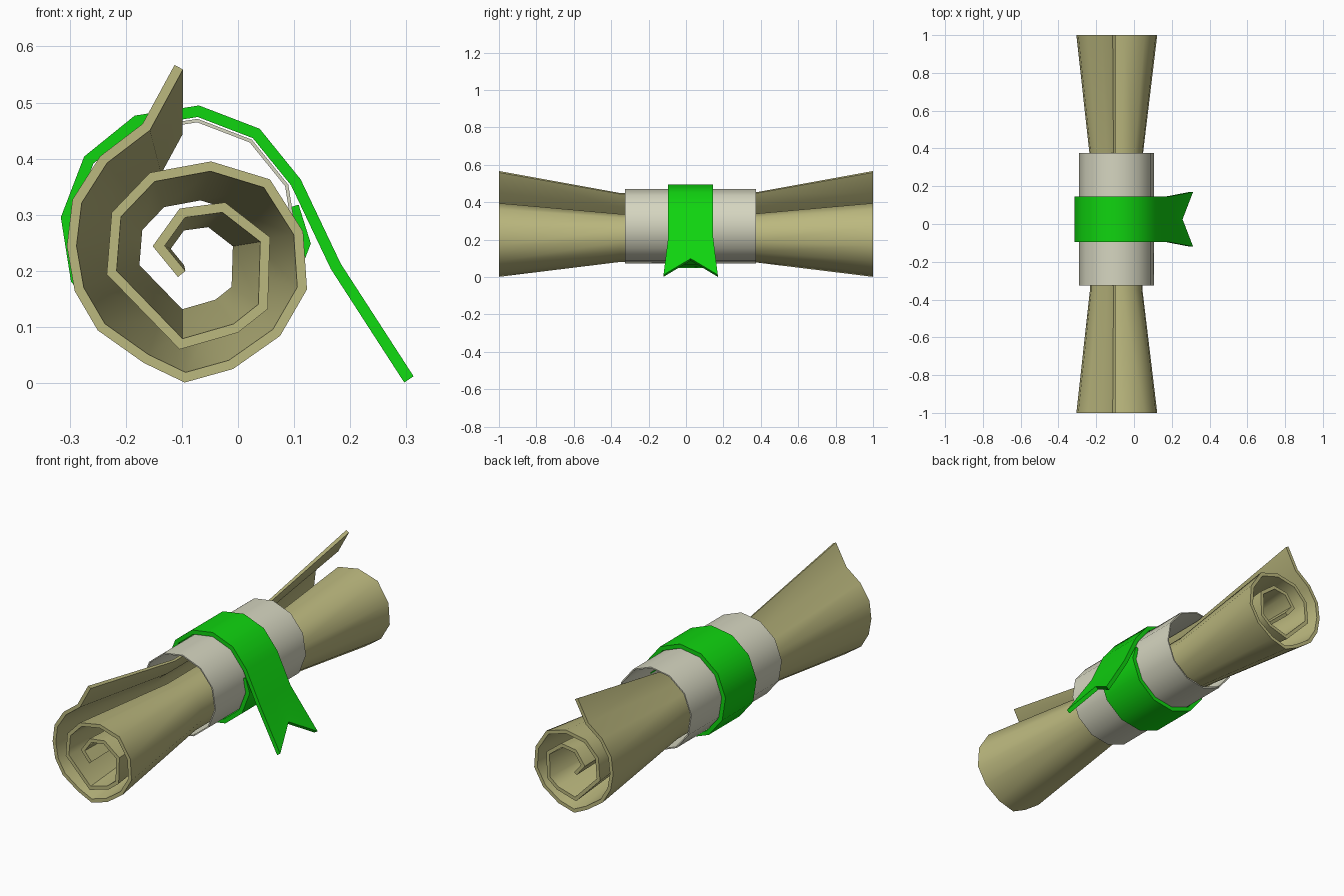
import bpy, bmesh, math
from mathutils import Vector

if "Cube" in bpy.data.objects:
    bpy.data.objects.remove(bpy.data.objects["Cube"])


def material(name, rgb):
    m = bpy.data.materials.new(name)
    m.diffuse_color = (*rgb, 1)
    m.use_nodes = True
    m.node_tree.nodes["Principled BSDF"].inputs["Base Color"].default_value = m.diffuse_color
    return m


def offset(path, t, closed=False):
    """Mitred offset of an (x, z) path to its left."""
    pts = [Vector(p) for p in path]
    n, out = len(pts), []
    for i, p in enumerate(pts):
        prev = pts[i - 1] if i or closed else None
        nxt = pts[(i + 1) % n] if i < n - 1 or closed else None
        dirs = [d.normalized() for d in (p - prev if prev else None, nxt - p if nxt else None) if d]
        normals = [Vector((-d.y, d.x)) for d in dirs]
        m = sum(normals, Vector((0, 0))).normalized()
        out.append(p + m * t / max(m.dot(normals[0]), 0.5))
    return out


def sheet(name, columns, mat, closed=False):
    """Solid sheet from columns of (outer, inner) 3D point pairs."""
    bm = bmesh.new()
    v = [[(bm.verts.new(o), bm.verts.new(i)) for o, i in col] for col in columns]
    nc, nr = len(v), len(v[0])
    for c in range(nc - 1):
        for r in range(nr if closed else nr - 1):
            s = (r + 1) % nr
            for k in (0, 1):
                bm.faces.new((v[c][r][k], v[c + 1][r][k], v[c + 1][s][k], v[c][s][k]))
        if not closed:
            for r in (0, nr - 1):
                bm.faces.new((v[c][r][0], v[c + 1][r][0], v[c + 1][r][1], v[c][r][1]))
    for c in (0, nc - 1):
        for r in range(nr if closed else nr - 1):
            s = (r + 1) % nr
            bm.faces.new((v[c][r][0], v[c][s][0], v[c][s][1], v[c][r][1]))
    bmesh.ops.recalc_face_normals(bm, faces=bm.faces)
    me = bpy.data.meshes.new(name)
    bm.to_mesh(me)
    bm.free()
    ob = bpy.data.objects.new(name, me)
    bpy.context.collection.objects.link(ob)
    me.materials.append(mat)
    bpy.ops.object.select_all(action='DESELECT')
    ob.select_set(True)
    bpy.context.view_layer.objects.active = ob
    bpy.ops.object.shade_smooth_by_angle(angle=math.radians(50))
    return ob


parchment = material("parchment", (0.50, 0.48, 0.21))
cream = material("cream_paper", (0.67, 0.67, 0.53))
green = material("green_ribbon", (0.005, 0.66, 0.005))

# Rolled parchment: spiral profile, pinched in the middle
spiral = [(-.113, .567), (-.17, .462), (-.246, .404), (-.295, .327), (-.305, .244),
          (-.291, .164), (-.25, .094), (-.168, .036), (-.095, .001), (-.009, .025),
          (.075, .084), (.123, .167), (.116, .27), (.057, .363), (-.048, .395),
          (-.157, .375), (-.225, .304), (-.234, .194), (-.104, .06), (0, .09),
          (.053, .132), (.057, .26), (-.023, .322), (-.104, .311), (-.152, .244),
          (-.107, .189)]
inner = offset(spiral, 0.017)
CX, CZ = -0.1, 0.229


def pinch(p, y, s):
    return (CX + (p[0] - CX) * s, y, CZ + (p[1] - CZ) * s)


sheet("parchment_roll",
      [[(pinch(a, y, s), pinch(b, y, s)) for a, b in zip(spiral, inner)]
       for y, s in ((-1, 1), (-.35, .65), (.35, .65), (1, 1))], parchment)


# Paper band: twelve-sided sleeve
def ring(r, deg):
    a = math.radians(deg)
    return (-0.093 + r * math.cos(a), 0.272 + r * math.sin(a))


loop = [ring(0.2, 24 + 30 * i) for i in range(12)]
loop_in = offset(loop, 0.006, True)
sheet("paper_band",
      [[((a[0], y, a[1]), (b[0], y, b[1])) for a, b in zip(loop, loop_in)]
       for y in (-.325, .375)], cream, True)

# Ribbon: wraps the band and ends in a flared, notched tail
tip, knee = Vector((.313, .012)), Vector((.183, .213))
wrap = [ring(0.224, 24 + 30 * i) for i in range(12)] + [(.108, .318)]
columns = []
for side in (-1, 0, 1):
    end = tip if side else tip.lerp(knee, 0.43)   # centre cut back for the notch
    path = [end, knee] + wrap
    col = []
    for i, (a, b) in enumerate(zip(path, offset(path, 0.02))):
        y = 0.025 + side * (0.145 if i == 0 else 0.12)
        col.append(((a[0], y, a[1]), (b[0], y, b[1])))
    columns.append(col)
sheet("ribbon", columns, green)
